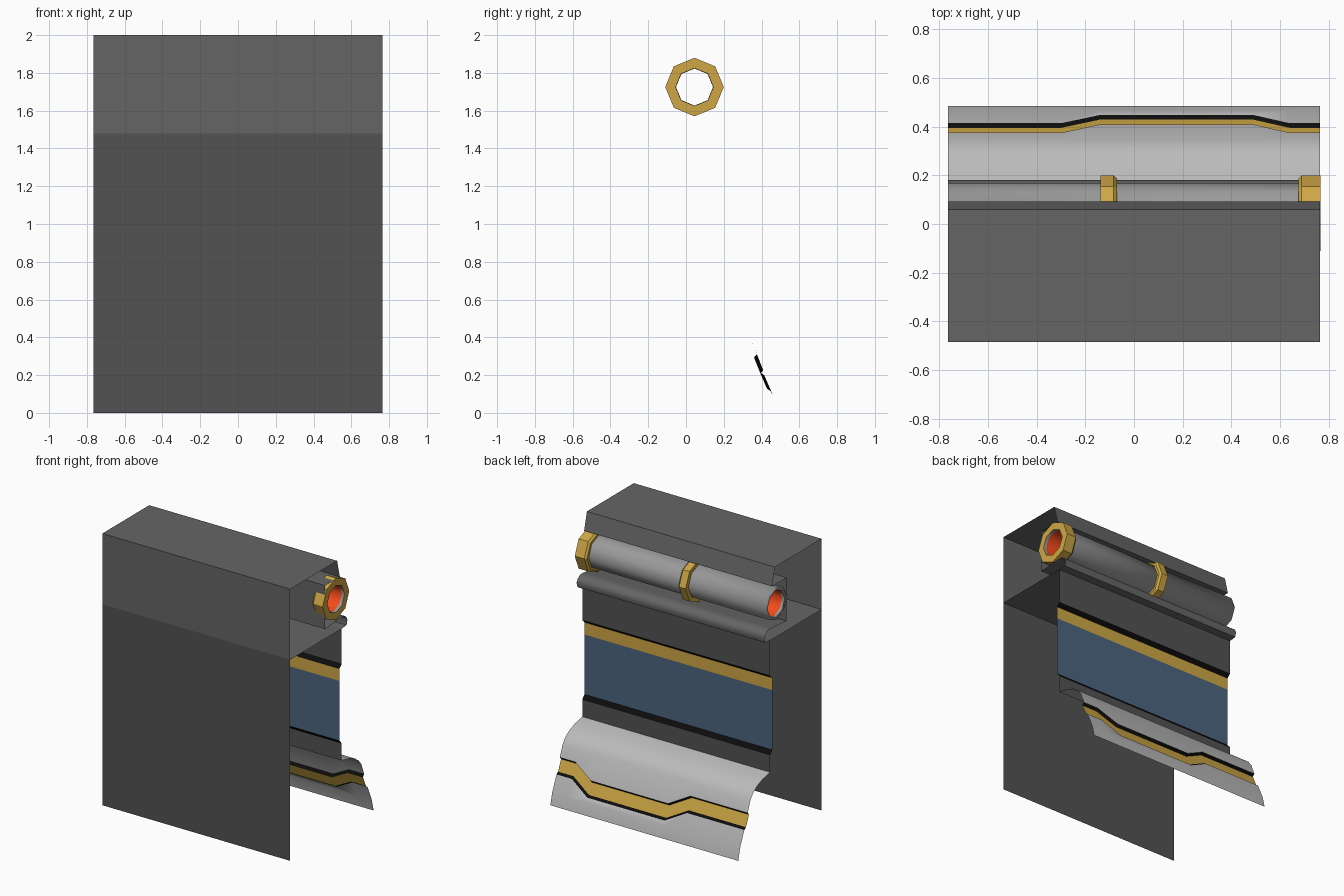
import bpy, bmesh
from math import cos, sin, tau, radians

if "Cube" in bpy.data.objects:
    bpy.data.objects.remove(bpy.data.objects["Cube"])

L = 0.765


def material(name, rgb):
    m = bpy.data.materials.new(name)
    m.diffuse_color = (*rgb, 1)
    m.use_nodes = True
    m.node_tree.nodes["Principled BSDF"].inputs["Base Color"].default_value = m.diffuse_color
    return m


MATS = {
    "mid": material("mid_grey", (0.13, 0.13, 0.13)),
    "dark": material("dark_grey", (0.085, 0.085, 0.085)),
    "light": material("light_grey", (0.5, 0.5, 0.5)),
    "pipe": material("pipe_grey", (0.32, 0.32, 0.32)),
    "black": material("black", (0.004, 0.004, 0.004)),
    "gold": material("gold", (0.62, 0.39, 0.06)),
    "blue": material("blue", (0.07, 0.13, 0.21)),
    "red": material("red", (0.9, 0.07, 0.01)),
}


def grid(name, columns, bands, smooth=30, closed=False):
    """Skin a list of point columns; bands names the material of each row interval."""
    bm = bmesh.new()
    cols = [[bm.verts.new(p) for p in c] for c in columns]
    used = list(dict.fromkeys(bands))
    pairs = list(zip(cols, cols[1:]))
    if closed:
        pairs.append((cols[-1], cols[0]))
    for a, b in pairs:
        for i, band in enumerate(bands):
            f = bm.faces.new((a[i], b[i], b[i + 1], a[i + 1]))
            f.material_index = used.index(band)
    if closed:
        bmesh.ops.recalc_face_normals(bm, faces=bm.faces)
    me = bpy.data.meshes.new(name)
    bm.to_mesh(me)
    bm.free()
    for u in used:
        me.materials.append(MATS[u])
    me.shade_smooth()
    me.set_sharp_from_angle(angle=radians(smooth))
    ob = bpy.data.objects.new(name, me)
    bpy.context.collection.objects.link(ob)
    return ob


def strip(name, profile, bands, smooth=30):
    """Extrude an open (y, z) profile over the full width."""
    if isinstance(bands, str):
        bands = [bands] * (len(profile) - 1)
    return grid(name, [[(x, y, z) for y, z in profile] for x in (-L, L)], bands, smooth)


def lathe(name, profile, bands, smooth):
    """Turn a closed (x, radius) profile around the pipe axis with eight sides."""
    profile = profile + profile[:1]
    cols = [[(x, 0.045 + r * cos(tau * k / 8), 1.725 + r * sin(tau * k / 8))
             for x, r in profile] for k in range(8)]
    ob = grid(name, cols, bands, smooth, closed=True)
    bm = bmesh.new()
    bm.from_mesh(ob.data)
    bmesh.ops.remove_doubles(bm, verts=bm.verts, dist=1e-5)
    bmesh.ops.recalc_face_normals(bm, faces=bm.faces)
    bm.to_mesh(ob.data)
    bm.free()
    return ob


# front panels, top cover and rear lip
strip("front_lower_panel", [(-0.485, 0), (-0.485, 1.48)], "dark")
strip("upper_housing", [(-0.485, 1.48), (-0.485, 2), (0.06, 2), (0.092, 1.87),
                        (-0.078, 1.87), (-0.078, 1.55)], "mid")
strip("middle_shelf", [(-0.485, 1.48), (0.113, 1.48)], "mid")

# channel floor and rounded bumper below the pipe
strip("pipe_ledge", [(-0.078, 1.55), (0.10, 1.565), (0.14, 1.565), (0.168, 1.545),
                     (0.18, 1.52), (0.17, 1.485), (0.113, 1.48)], "mid", 50)

# rear wall with recessed blue panel
strip("rear_wall", [(0.113, 1.48), (0.113, 1.22), (0.088, 1.195), (0.088, 1.105),
                    (0.088, 0.665), (0.113, 0.637), (0.113, 0.51)],
      ["dark", "black", "gold", "blue", "black", "dark"])

# flared skirt with a stepped, recessed stripe
UPPER = [(0.113, 0.51), (0.20, 0.492), (0.265, 0.467), (0.31, 0.435), (0.342, 0.395)]
STRIPE = [(0.375, 0.31), (0.36, 0.293), (0.395, 0.213), (0.414, 0.20)]
LOWER = [(0.464, 0.085), (0.485, 0)]
columns = []
for x, drop in ((-L, 0), (-0.3, 0), (-0.14, 1), (0.49, 1), (0.64, 0), (L, 0)):
    moved = [(y + 0.034 * drop, z - 0.085 * drop) for y, z in STRIPE]
    columns.append([(x, y, z) for y, z in UPPER + moved + LOWER])
grid("skirt", columns, ["light"] * 5 + ["black", "gold", "black"] + ["light"] * 2)

# open pipe with a red lining
lathe("pipe", [(-L, 0.122), (L, 0.122), (L, 0.1), (L - 0.02, 0.098),
               (0.02 - L, 0.098), (-L, 0.1)],
      ["pipe", "pipe", "pipe", "red", "pipe", "pipe"], 50)

# pipe clamps
for name, x0, x1, c0, c1 in (("middle_clamp", -0.137, -0.07, 0, 0.014),
                             ("end_clamp", 0.675, L + 0.001, 0.014, 0)):
    prof = [(x0, 0.1), (x0, 0.155 - c0), (x0 + c0, 0.155),
            (x1 - c1, 0.155), (x1, 0.155 - c1), (x1, 0.1)]
    prof = list(dict.fromkeys(prof))
    lathe(name, prof, ["gold"] * len(prof), 30)
